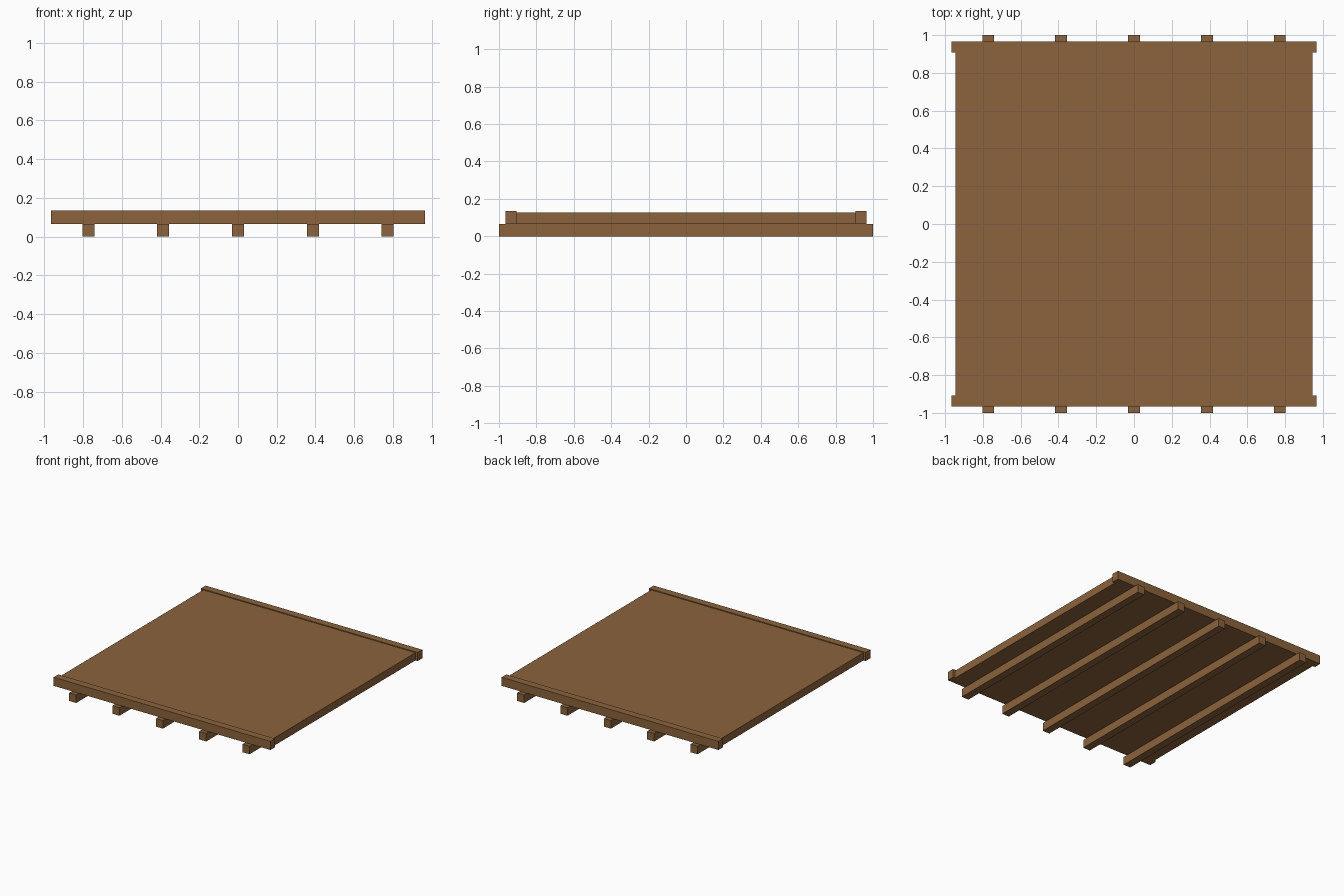
import bpy

if "Cube" in bpy.data.objects:
    bpy.data.objects.remove(bpy.data.objects["Cube"])

wood = bpy.data.materials.new("brown wood")
wood.diffuse_color = (0.258, 0.125, 0.045, 1)
wood.use_nodes = True
wood.node_tree.nodes["Principled BSDF"].inputs["Base Color"].default_value = wood.diffuse_color


def box(name, x, y, z):
    """Box spanning the given (min, max) ranges."""
    bpy.ops.mesh.primitive_cube_add(size=1)
    o = bpy.context.object
    o.name = name
    o.location = [(a + b) / 2 for a, b in (x, y, z)]
    o.scale = [b - a for a, b in (x, y, z)]
    bpy.ops.object.transform_apply(location=True, rotation=False, scale=True)
    o.data.materials.append(wood)
    return o


# Deck panel
box("deck", (-0.945, 0.945), (-0.907, 0.907), (0.065, 0.127))

# Raised end battens across the front and back
box("front_batten", (-0.965, 0.965), (-0.966, -0.907), (0.065, 0.134))
box("back_batten", (-0.965, 0.965), (0.907, 0.966), (0.065, 0.134))

# Five joists running front to back beneath the deck
for i in range(5):
    cx = (i - 2) * 0.386
    box(f"joist_{i + 1}", (cx - 0.031, cx + 0.031), (-1, 1), (0, 0.065))
